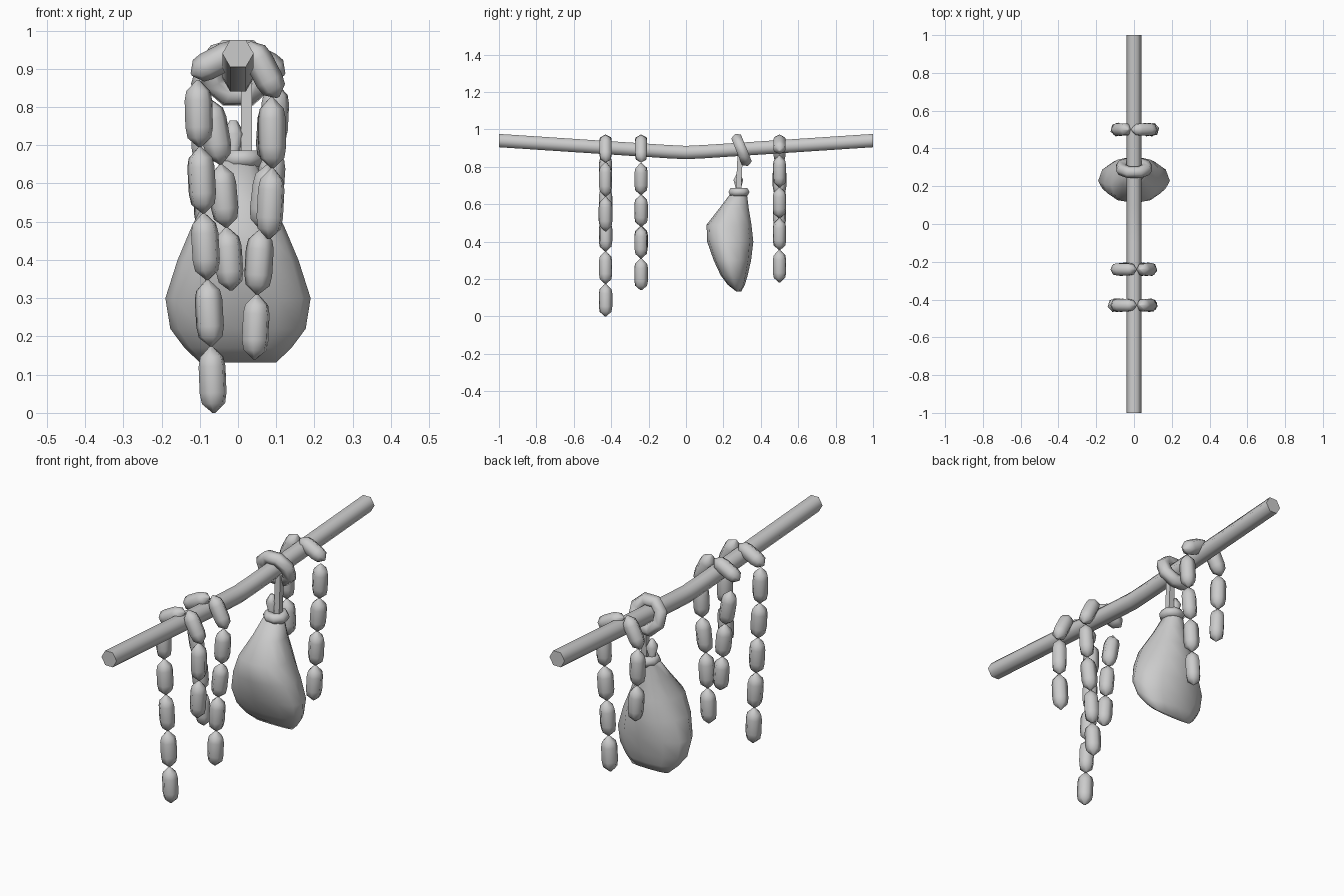
import bpy, bmesh, math
from mathutils import Vector, Matrix

if "Cube" in bpy.data.objects:
    bpy.data.objects.remove(bpy.data.objects["Cube"])


def ring(bm, pts):
    return [bm.verts.new(p) for p in pts]


def loft(bm, rings):
    # skin a list of point rings and cap both ends
    vs = [ring(bm, r) for r in rings]
    n = len(vs[0])
    for a, b in zip(vs, vs[1:]):
        for i in range(n):
            j = (i + 1) % n
            bm.faces.new((a[i], a[j], b[j], b[i]))
    bm.faces.new(vs[0][::-1])
    bm.faces.new(vs[-1])


def finish(bm, name, angle=65):
    bmesh.ops.recalc_face_normals(bm, faces=bm.faces)
    me = bpy.data.meshes.new(name)
    bm.to_mesh(me)
    bm.free()
    ob = bpy.data.objects.new(name, me)
    bpy.context.collection.objects.link(ob)
    bpy.ops.object.select_all(action='DESELECT')
    ob.select_set(True)
    bpy.context.view_layer.objects.active = ob
    bpy.ops.object.shade_smooth_by_angle(angle=math.radians(angle))
    return ob


def circle(r, n, off=0.0):
    return [(r * math.cos(off + math.tau * i / n), r * math.sin(off + math.tau * i / n)) for i in range(n)]


# sagging pole
bm = bmesh.new()
path = [(-1, .94), (-.1, .881), (0, .876), (.1, .881), (1, .94)]
loft(bm, [[(x, y, z + h) for x, h in circle(.041, 6)] for y, z in path])
finish(bm, "pole")


# bead strands draped over the pole
def bead(bm, y, p, q, turn):
    a, b = Vector((p[0], y, p[1])), Vector((q[0], y, q[1]))
    d = b - a
    rot = d.to_track_quat('Z', 'Y')
    prof = [(.004, 0), (.032, .16), (.037, .3), (.037, .7), (.032, .86), (.004, 1)]
    loft(bm, [[a + rot @ Vector((u, v, t * d.length)) for u, v in circle(r, 6, turn)] for r, t in prof])


def strand(name, y, top, sides):
    bm = bmesh.new()
    k = 0
    for p, q in top:
        bead(bm, y, p, q, .5)
    for side in sides:
        for p, q in zip(side, side[1:]):
            bead(bm, y, p, q, .3 + .5 * k)
            k += 1
    finish(bm, name)


top_beads = [((.012, .955), (-.122, .885)), ((.03, .97), (.105, .825))]
strand("bead_strand_front", -.43, top_beads, [
    [(-.105, .87), (-.1, .695), (-.09, .522), (-.08, .348), (-.07, .174), (-.063, 0)],
    [(.088, .825), (.09, .64), (.08, .455)]])
strand("bead_strand_middle", -.24, top_beads, [
    [(-.075, .82), (-.045, .65), (-.03, .485), (-.018, .32)],
    [(.09, .82), (.08, .65), (.06, .48), (.05, .31), (.043, .14)]])
strand("bead_strand_back", .5, [((-x, z), (-u, w)) for (x, z), (u, w) in top_beads], [
    [(.1, .86), (.092, .69), (.08, .525), (.07, .355), (.06, .182)],
    [(-.09, .82), (-.085, .64), (-.075, .465)]])

# pouch: half width, front and back depth per level
levels = [(.66, .045, .24, .325), (.58, .075, .18, .335), (.49, .12, .11, .35), (.40, .158, .113, .36),
          (.30, .19, .148, .348), (.22, .177, .185, .33), (.17, .14, .222, .315), (.132, .1, .27, .295)]
bm = bmesh.new()
rings = []
for z, w, yf, yb in levels:
    mid = yf + (yb - yf) * .4
    pts = []
    for c, s in circle(1, 12):
        c = math.copysign(abs(c) ** .85, c)
        pts.append((w * c, mid + s * ((yb - mid) if s > 0 else (mid - yf)), z))
    rings.append(pts)
loft(bm, rings)
finish(bm, "pouch")

# gathered cloth above the tie
bm = bmesh.new()
loft(bm, [[(-.012 + u, .28 + v, z) for u, v in circle(r, 6)] for r, z in ((.03, .65), (.018, .69), (.03, .73))]
     + [[(-.012 + u * .3, .28 + v * .3, .765) for u, v in circle(.03, 6)]])
finish(bm, "pouch_ruffle")

# hanging cord
bm = bmesh.new()
loft(bm, [[(.022 + u, y + v, z) for u, v in circle(.02, 4, math.pi / 4)] for y, z in ((.28, .66), (.29, .87))])
finish(bm, "pouch_cord", 30)


# tie and pole loop
def torus(name, loc, rot, major, minor, n, m, sx=1):
    bm = bmesh.new()
    mat = Matrix.Translation(loc) @ Matrix.Rotation(math.radians(rot), 4, 'X')
    vs = [ring(bm, [mat @ Vector((c * (major + u) * sx, s * (major + u), v)) for u, v in circle(minor, m)])
          for c, s in circle(1, n, math.pi / n)]
    for i in range(n):
        a, b = vs[i], vs[(i + 1) % n]
        for j in range(m):
            k = (j + 1) % m
            bm.faces.new((a[j], b[j], b[k], a[k]))
    finish(bm, name)


torus("pouch_tie", (.01, .283, .665), 0, .036, .025, 8, 6)
torus("pole_loop", (0, .297, .89), 112, .068, .032, 8, 6, 1.04)
